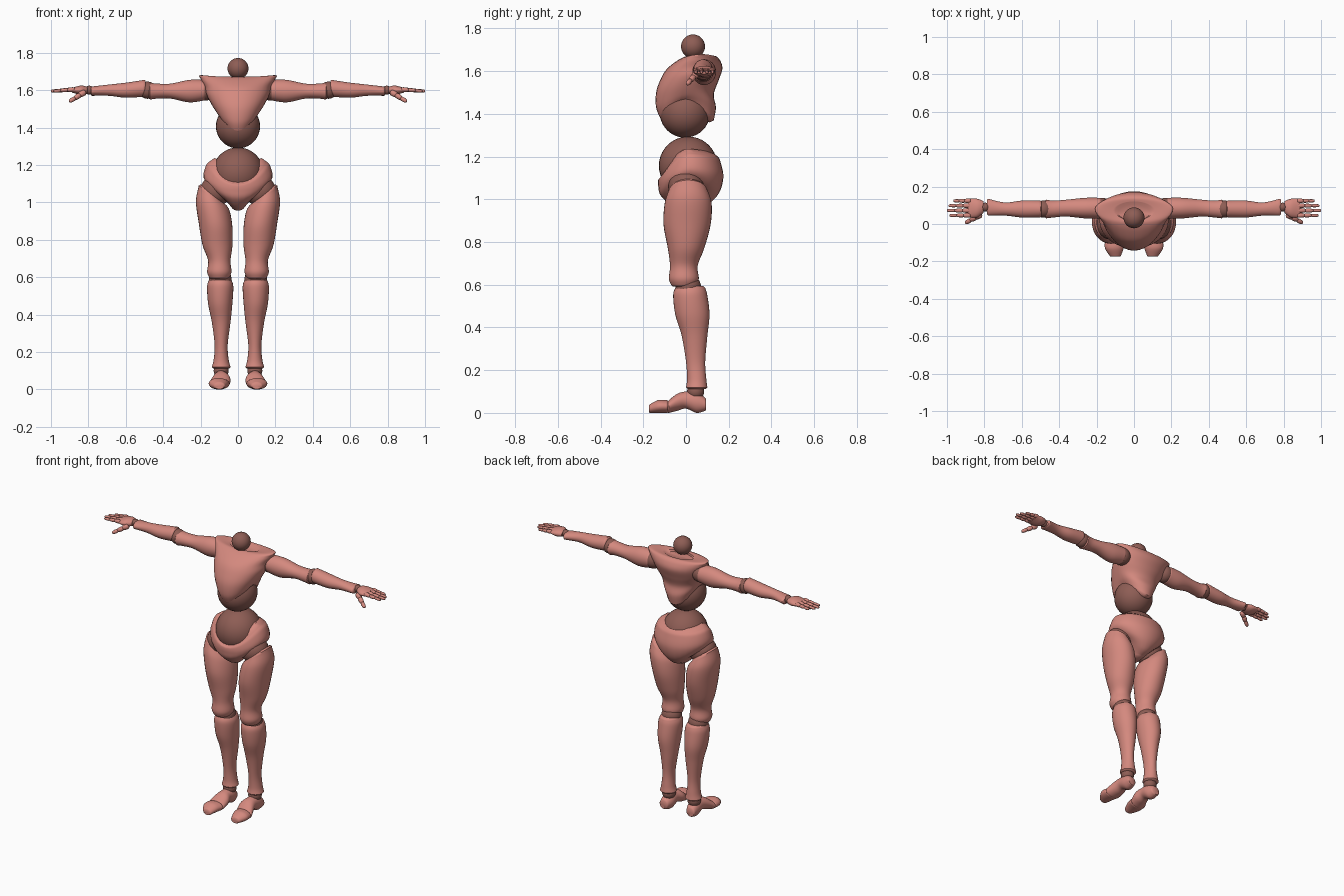
import bpy, bmesh, math
from mathutils import Vector

if "Cube" in bpy.data.objects:
    bpy.data.objects.remove(bpy.data.objects["Cube"])


def material(name, red, green, blue):
    colour = (red, green, blue, 1)
    mat = bpy.data.materials.new(name)
    mat.use_nodes = True
    mat.diffuse_color = colour
    mat.node_tree.nodes["Principled BSDF"].inputs["Base Color"].default_value = colour
    return mat


shell = material("salmon shell", .66, .25, .21)
joint = material("dark joint", .27, .11, .09)


def finish(name, bm, mat, mirror):
    for vert in bm.verts:
        vert.co.x *= mirror
    bmesh.ops.recalc_face_normals(bm, faces=bm.faces)
    mesh = bpy.data.meshes.new(name)
    bm.to_mesh(mesh)
    bm.free()
    mesh.materials.append(mat)
    mesh.shade_smooth()
    mesh.set_sharp_from_angle(angle=math.radians(50))
    bpy.context.collection.objects.link(bpy.data.objects.new(name, mesh))


def ball(name, centre, radius, mirror=1):
    bm = bmesh.new()
    bmesh.ops.create_uvsphere(bm, u_segments=32, v_segments=20, radius=radius)
    bmesh.ops.translate(bm, verts=bm.verts, vec=centre)
    finish(name, bm, joint, mirror)


def smooth_rows(rows, steps):
    """Pass a smooth curve through the given sections."""
    keys = [Vector(row) for row in rows]
    last = len(keys) - 1
    result = []
    for i in range(last):
        start, end = keys[i], keys[i + 1]
        pull_in = (end - keys[max(i - 1, 0)]) / 2
        pull_out = (keys[min(i + 2, last)] - start) / 2
        for step in range(steps):
            t = step / steps
            ease = t * t * (3 - 2 * t)
            result.append(start.lerp(end, ease) + pull_in * t * (1 - t) ** 2 - pull_out * t * t * (1 - t))
    return result + [keys[-1]]


def rounded_end(ring, inner_ring):
    """A smaller ring just beyond the end, so that the rim looks rounded."""
    centre = sum(ring, Vector()) / len(ring)
    outward = (centre - sum(inner_ring, Vector()) / len(ring)).normalized()
    lift = outward * (ring[0] - centre).length * .15
    return [centre.lerp(p, .85) + lift for p in ring]


def loft(name, rows, section, mirror=1, sides=32, steps=6):
    """Skin the sections; section(row, angle, progress) gives each point."""
    rows = smooth_rows(rows, steps)
    rings = [[Vector(section(row, math.tau * k / sides, i / len(rows))) for k in range(sides)]
             for i, row in enumerate(rows)]
    rings = [rounded_end(rings[0], rings[1]), *rings, rounded_end(rings[-1], rings[-2])]
    bm = bmesh.new()
    loops = [[bm.verts.new(p) for p in ring] for ring in rings]
    for low, high in zip(loops, loops[1:]):
        for k in range(sides):
            bm.faces.new((low[k - 1], low[k], high[k], high[k - 1]))
    caps = [bm.faces.new(loops[0]), bm.faces.new(loops[-1])]
    bmesh.ops.poke(bm, faces=caps)
    finish(name, bm, shell, mirror)


def torso_section(row, angle, progress):
    """Row: front, side and back height, half width, then middle, front and back y."""
    z_front, z_side, z_back, half_width, middle, front, back = row
    across, along = math.cos(angle), math.sin(angle)
    z_end, y_end = (z_front, front) if along < 0 else (z_back, back)
    share = abs(along)
    return (half_width * across,
            middle + (y_end - middle) * share,
            z_side + (z_end - z_side) * share ** 1.6)


def limb(name, axis, rows, mirror, tilt=0):
    """Row: place on the axis, then centre and radius for each cross direction."""
    def section(row, angle, progress):
        place, u, u_radius, v, v_radius = row
        place += tilt * math.cos(angle) * (1 - progress) ** 4
        u += u_radius * math.cos(angle)
        v += v_radius * math.sin(angle)
        return {"x": (place, u, v), "y": (u, place, v), "z": (u, v, place)}[axis]
    loft(name, rows, section, mirror)


def digit_bone(name, start, end, radius, mirror):
    """Short tapered bone between two points."""
    start, end = Vector(start), Vector(end)
    turn = (end - start).to_track_quat("Z", "Y")
    length = (end - start).length

    def section(row, angle, progress):
        return start + turn @ Vector((row[1] * math.cos(angle), row[1] * math.sin(angle), row[0]))
    rows = [(0, radius * .8), (length * .2, radius), (length * .8, radius * .9), (length, radius * .6)]
    loft(name, rows, section, mirror, sides=12, steps=2)


# Head and torso
ball("head", (0, .033, 1.716), .056)
ball("abdomen", (0, -.005, 1.407), .118)
ball("belly", (0, .01, 1.157), .137)
loft("chest", [
    (1.38, 1.47, 1.37, .1, 0, -.12, .13),
    (1.43, 1.49, 1.43, .12, .01, -.14, .14),
    (1.5, 1.53, 1.49, .145, .02, -.14, .13),
    (1.56, 1.58, 1.55, .17, .05, -.12, .15),
    (1.61, 1.62, 1.61, .18, .07, -.09, .17),
    (1.65, 1.66, 1.65, .2, .08, -.04, .16),
    (1.67, 1.68, 1.67, .2, .08, 0, .14),
    (1.67, 1.67, 1.67, .1, .07, .02, .12)], torso_section)
loft("pelvis", [
    (1.1, 1.22, 1.2, .15, .01, -.12, .15),
    (1.09, 1.2, 1.18, .17, .02, -.13, .16),
    (1.06, 1.14, 1.11, .185, .02, -.13, .175),
    (1.02, 1.1, 1.04, .16, .02, -.12, .16),
    (.98, 1.06, .99, .1, .02, -.08, .12),
    (.96, .98, .97, .04, .02, -.04, .07)], torso_section)

for side, mirror in (("left", 1), ("right", -1)):
    # Joint balls
    for name, centre, radius in (
            ("hip", (.12, 0, 1.06), .083), ("knee", (.095, .01, .59), .06),
            ("ankle", (.09, .045, .1), .04), ("shoulder", (.17, .085, 1.6), .055),
            ("elbow", (.484, .08, 1.6), .046), ("wrist", (.795, .09, 1.6), .024)):
        ball(f"{side}_{name}", centre, radius, mirror)

    # Leg
    limb(f"{side}_thigh", "z", [
        (1.04, .14, .07, .01, .09), (.98, .135, .09, .01, .11), (.88, .12, .09, .005, .11),
        (.77, .11, .08, 0, .085), (.69, .1, .06, -.01, .065), (.63, .1, .065, -.01, .07),
        (.6, .1, .055, -.01, .06)], mirror, tilt=.05)
    limb(f"{side}_calf", "z", [
        (.585, .095, .06, .02, .07), (.55, .095, .07, .02, .08), (.46, .095, .065, .03, .08),
        (.36, .09, .05, .04, .06), (.24, .09, .035, .045, .045), (.16, .09, .04, .05, .045),
        (.12, .09, .05, .05, .05)], mirror)
    limb(f"{side}_foot", "y", [
        (.09, .095, .03, .04, .03), (.05, .09, .04, .05, .05), (0, .09, .04, .06, .04),
        (-.04, .09, .05, .05, .04), (-.08, .1, .055, .03, .03)], mirror)
    limb(f"{side}_toes", "y", [
        (-.09, .1, .055, .03, .03), (-.13, .105, .05, .03, .03), (-.17, .1, .03, .02, .02)], mirror)

    # Arm
    limb(f"{side}_upper_arm", "x", [
        (.18, .085, .055, 1.6, .055), (.26, .085, .055, 1.595, .06), (.36, .085, .045, 1.595, .04),
        (.43, .08, .045, 1.595, .04), (.47, .08, .05, 1.595, .045)], mirror)
    limb(f"{side}_forearm", "x", [
        (.5, .08, .045, 1.61, .045), (.6, .08, .045, 1.6, .04), (.69, .08, .035, 1.6, .03),
        (.78, .09, .045, 1.595, .025)], mirror)
    limb(f"{side}_palm", "x", [
        (.81, .09, .035, 1.6, .02), (.84, .085, .05, 1.6, .025), (.88, .085, .05, 1.6, .015)], mirror)

    # Fingers and thumb, three bones each
    digits = [(f"{name}_finger", Vector((.875, .046 + .026 * i, 1.604)), Vector((tip, .046 + .026 * i, 1.595)), .0125)
              for i, (name, tip) in enumerate((("index", .985), ("middle", 1), ("ring", .99), ("little", .965)))]
    digits.append(("thumb", Vector((.82, .05, 1.59)), Vector((.9, .006, 1.54)), .017))
    for name, base, tip, radius in digits:
        for k in range(3):
            digit_bone(f"{side}_{name}_{k + 1}", base.lerp(tip, k / 3), base.lerp(tip, (k + 1) / 3),
                       radius * (1 - .15 * k), mirror)
